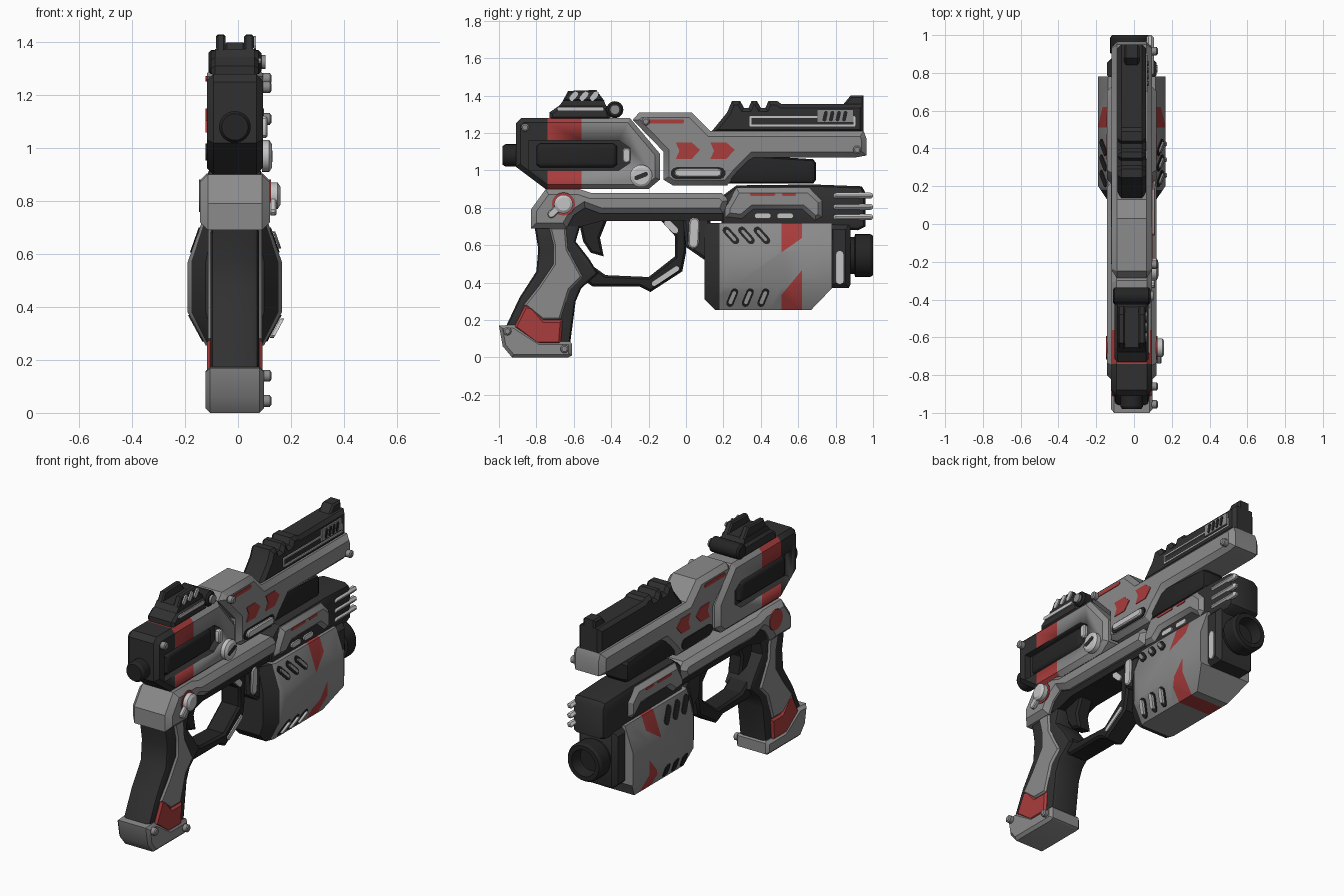
import bpy, bmesh, math
from mathutils import Vector

if "Cube" in bpy.data.objects:
    bpy.data.objects.remove(bpy.data.objects["Cube"])

CX = -0.012          # centre plane of the body
SIDE = 0.106         # half width of the main shells


def material(name, r, g, b):
    m = bpy.data.materials.new(name)
    m.diffuse_color = (r, g, b, 1)
    m.use_nodes = True
    m.node_tree.nodes["Principled BSDF"].inputs["Base Color"].default_value = m.diffuse_color
    return m


DARK = material("dark_polymer", 0.03, 0.03, 0.03)
BLACK = material("black_trim", 0.018, 0.018, 0.018)
GREY = material("grey_shell", 0.26, 0.26, 0.26)
RED = material("red_paint", 0.40, 0.045, 0.045)
LIGHT = material("light_metal", 0.55, 0.55, 0.55)


def finish(bm, name, mats, cuts=(), rule=None, angle=32):
    """Cut colour borders, colour by rule, smooth by angle and link."""
    for co, no in cuts:
        bmesh.ops.bisect_plane(bm, geom=bm.verts[:] + bm.edges[:] + bm.faces[:], dist=1e-5,
                               plane_co=co, plane_no=no)
    bmesh.ops.recalc_face_normals(bm, faces=bm.faces[:])
    for f in bm.faces:
        f.smooth = True
        if rule:
            f.material_index = rule(f.calc_center_median())
    for e in bm.edges:
        e.smooth = len(e.link_faces) == 2 and e.calc_face_angle(0) < math.radians(angle)
    me = bpy.data.meshes.new(name)
    bm.to_mesh(me)
    bm.free()
    for m in mats:
        me.materials.append(m)
    ob = bpy.data.objects.new(name, me)
    bpy.context.collection.objects.link(ob)
    return ob


def prism(name, pts, x0, x1, mats, bevel=0.0, seg=1, cuts=(), rule=None, slope=None):
    """Side profile (y, z) extruded from x0 to x1 with chamfered rims."""
    bm = bmesh.new()
    a = [bm.verts.new((x0, y, z)) for y, z in pts]
    b = [bm.verts.new((x1, y, z)) for y, z in pts]
    caps = [bm.faces.new(a), bm.faces.new(b[::-1])]
    n = len(pts)
    for i in range(n):
        bm.faces.new((a[i], b[i], b[(i + 1) % n], a[(i + 1) % n]))
    bmesh.ops.recalc_face_normals(bm, faces=bm.faces[:])
    if bevel:
        edges = list({e for f in caps for e in f.edges})
        bmesh.ops.bevel(bm, geom=edges, offset=bevel, segments=seg, profile=0.5,
                        affect='EDGES', clamp_overlap=True)
    if slope:                       # lean the part to lie on a sloped side
        for v in bm.verts:
            v.co.x += slope[1] * (v.co.z - slope[0])
    return finish(bm, name, mats if isinstance(mats, list) else [mats], cuts, rule)


def block(name, pts, half, mats, bevel=0.0, **kw):
    return prism(name, pts, CX - half, CX + half, mats, bevel, **kw)


def plates(name, pts, half, mat, t=0.007, slope=None):
    """Thin plate on both sides of the body."""
    for s, side in ((1, "right"), (-1, "left")):
        sl = (slope[0], slope[1] * s) if slope else None
        prism(f"{name}_{side}", pts, CX + s * (half - 0.003), CX + s * (half + t - 0.003), mat, slope=sl)


def capsule(y0, z0, y1, z1, r, n=5):
    """Rounded bar outline between two points."""
    a = math.atan2(z1 - z0, y1 - y0)
    out = []
    for (y, z), start in (((y1, z1), a - math.pi / 2), ((y0, z0), a + math.pi / 2)):
        for i in range(n + 1):
            t = start + math.pi * i / n
            out.append((y + r * math.cos(t), z + r * math.sin(t)))
    return out


def lathe(name, prof, axis, origin, mat, n=24):
    """Profile of (radius, distance) turned about the x or y axis."""
    bm = bmesh.new()
    rings = []
    for r, t in prof:
        ring = []
        for i in range(n):
            c, s = r * math.cos(2 * math.pi * i / n), r * math.sin(2 * math.pi * i / n)
            ring.append(bm.verts.new(Vector(origin) + Vector((t, c, s) if axis == 'x' else (c, t, s))))
        rings.append(ring)
    for p, q in zip(rings, rings[1:]):
        for i in range(n):
            bm.faces.new((p[i], p[(i + 1) % n], q[(i + 1) % n], q[i]))
    bm.faces.new(rings[0])
    bm.faces.new(rings[-1])
    return finish(bm, name, [mat])


# Rear housing: dark back, red band, grey front, with a slot through each side
rear = block("rear_housing", [(-.91, 1.25), (-.88, 1.28), (-.30, 1.28), (-.14, 1.09), (-.14, .95),
                              (-.20, .90), (-.75, .90), (-.91, 1.02)], SIDE, [DARK, RED, GREY], 0.025,
             cuts=[((0, -.74, 0), (0, 1, 0)), ((0, -.56, 0), (0, 1, 0))],
             rule=lambda c: 0 if c.y < -.74 else 1 if c.y < -.56 else 2)
for s in (1, -1):
    slot = prism("slot_cutter", [(-.84, 1.0), (-.84, 1.16), (-.36, 1.16), (-.30, 1.12), (-.30, 1.04), (-.36, 1.0)],
                 CX + s * 0.065, CX + s * 0.2, DARK)
    slot.hide_render = True
    mod = rear.modifiers.new("slot", 'BOOLEAN')
    mod.operation, mod.object, mod.solver = 'DIFFERENCE', slot, 'EXACT'
    bpy.context.view_layer.objects.active = rear
    bpy.ops.object.modifier_apply(modifier=mod.name)
    bpy.data.objects.remove(slot)
block("slot_bar", [(-.80, 1.03), (-.80, 1.13), (-.78, 1.145), (-.39, 1.145), (-.37, 1.13), (-.37, 1.03),
                   (-.39, 1.015), (-.78, 1.015)], 0.1, BLACK, 0.025, seg=3)
lathe("rear_plug", [(.05, -.98), (.06, -.965), (.06, -.88)], 'y', (CX, 0, 1.08), BLACK)

# Rear sight with two ears and a cross knob
block("sight_base", [(-.73, 1.27), (-.73, 1.31), (-.68, 1.345), (-.42, 1.345), (-.40, 1.27)], .09, DARK, .015)
block("sight_body", [(-.69, 1.33), (-.655, 1.375), (-.44, 1.375), (-.42, 1.33)], .075, DARK)
for s in (1, -1):
    prism("sight_ear", [(-.66, 1.37), (-.63, 1.425), (-.48, 1.43), (-.435, 1.37)],
          CX + s * .035, CX + s * .072, DARK, .008)
lathe("sight_knob", [(.035, -.1), (.045, -.09), (.045, .09), (.035, .1)], 'x', (CX, -.38, 1.325), BLACK)
lathe("sight_knob_cap", [(.026, .1), (.026, .115)], 'x', (CX, -.38, 1.325), GREY)
prism("sight_strip", capsule(-.68, 1.33, -.45, 1.33, .01), .078, .086, LIGHT)
for i in range(3):
    y = -.61 + i * .055
    prism("sight_vent", capsule(y, 1.385, y + .02, 1.41, .014), .06, .068, LIGHT)

# Upper front shell with barrel and top rail
block("upper_shell", [(-.285, 1.27), (-.25, 1.31), (.03, 1.31), (.13, 1.21), (.95, 1.21), (.965, 1.17),
                      (.965, 1.08), (.91, 1.07), (.36, 1.07), (.28, .99), (.22, .92), (-.07, .92),
                      (-.12, .95), (-.12, 1.10)], SIDE, GREY, .028)
block("under_barrel", [(.2, .93), (.2, 1.09), (.68, 1.06), (.695, 1.04), (.695, .95), (.68, .93)], .085, BLACK,
      .03, seg=2)
rail = [(.13, 1.20), (.22, 1.31), (.245, 1.37)]
for y in (.29, .38):
    rail += [(y, 1.37), (y + .02, 1.335), (y + .045, 1.335), (y + .06, 1.37)]
rail += [(.49, 1.37), (.51, 1.355), (.95, 1.355), (.95, 1.20)]
block("top_rail", rail, .075, DARK, .02)
block("front_sight", [(.83, 1.34), (.88, 1.40), (.95, 1.40), (.95, 1.34)], .04, DARK, .01)
for z in (1.24, 1.285):
    prism("rail_trim", capsule(.345, z, .90, z, .005), .06, .07, LIGHT)
for y in (.345, .90):
    prism("rail_trim_end", capsule(y, 1.24, y, 1.285, .005), .06, .07, LIGHT)
prism("rail_box", [(.70, 1.255), (.70, 1.325), (.895, 1.325), (.895, 1.255)], .06, .072, GREY)
for i in range(4):
    y = .74 + i * .035
    prism("rail_box_vent", capsule(y, 1.272, y + .008, 1.308, .01), .07, .076, BLACK)

# Red markings on the upper shell
plates("red_line", capsule(-.20, 1.262, -.02, 1.262, .011), SIDE, RED)
for y in (0, .185):
    plates("red_arrow", [(y - .055, 1.15), (y + .03, 1.15), (y + .075, 1.11), (y + .03, 1.06),
                         (y - .055, 1.06), (y - .035, 1.105)], SIDE, RED)
plates("shell_slot", capsule(-.05, .985, .18, .985, .032), SIDE, BLACK)
prism("shell_slot_bar", capsule(-.04, .987, .17, .987, .022), .09, .112, LIGHT, .006)

# Lower frame beam and fore block
block("frame_beam", [(-.83, .69), (-.83, .79), (-.75, .90), (-.57, .90), (-.51, .88), (.19, .88), (.23, .84),
                     (.20, .77), (-.46, .77), (-.54, .80), (-.60, .76), (-.64, .69)], .132, GREY, .03)
block("frame_underside", [(-.70, .70), (-.60, .80), (.22, .80), (.22, .73), (-.45, .73), (-.56, .70)], .09, BLACK)
block("fore_block", [(.19, .70), (.19, .86), (.27, .92), (.68, .925), (.94, .915), (.96, .88), (.96, .70),
                     (.92, .68)], .108, DARK, .035, seg=2)
block("fore_shell", [(.21, .80), (.27, .905), (.66, .905), (.73, .84), (.73, .75), (.69, .73), (.62, .79),
                     (.36, .79), (.30, .74), (.21, .75)], .13, GREY, .025)
for y0, y1 in ((.35, .47), (.52, .58)):
    plates("fore_red_line", capsule(y0, .872, y1, .872, .008), .13, RED)
for y in (.38, .50):
    prism("fore_window", capsule(y, .757, y + .06, .757, .015), .09, .105, LIGHT)
for z in (.865, .805, .75):
    prism("fore_prong", capsule(.80, z, .985, z, .016), .065, .105, LIGHT, .012)

# Ammunition drum: faceted, tapered at the rear, red chevron band
bm = bmesh.new()
half = [(.11, .255), (.178, .38), (.178, .57), (.125, .72)]
rings = []
for y, k in ((.10, .62), (.20, 1), (.78, 1)):
    rings.append([bm.verts.new((CX + s * x * k, y, z))
                  for s, side in ((1, half), (-1, half[::-1])) for x, z in side])
for p, q in zip(rings, rings[1:]):
    for i in range(8):
        bm.faces.new((p[i], p[(i + 1) % 8], q[(i + 1) % 8], q[i]))
bm.faces.new(rings[0])
bm.faces.new(rings[-1])
for co, no in (((0, .67, .255), (0, 1, -.96)), ((0, .10, .31), (0, -1, -1))):
    r = bmesh.ops.bisect_plane(bm, geom=bm.verts[:] + bm.edges[:] + bm.faces[:], plane_co=co, plane_no=no,
                               clear_outer=True)
    bmesh.ops.holes_fill(bm, edges=[e for e in bm.edges if e.is_boundary], sides=0)


def drum_colour(c):
    if c.y < .18:
        return 0
    d = c.y - .565
    return 1 if abs(d) < .055 and (c.z > .60 + .7 * d or c.z < .40 + 1.2 * d) else 2


finish(bm, "drum", [DARK, RED, GREY],
       [((0, y, 0), (0, 1, 0)) for y in (.18, .51, .62)] +
       [((0, .565, .60), (0, -.7, 1)), ((0, .565, .40), (0, -1.2, 1))], drum_colour)
for i in range(3):
    y = .215 + i * .083
    hi, lo = (.645, -.353), (.325, .544)
    plates("drum_vent_upper", capsule(y, .68, y + .05, .625, .02), .152, BLACK, slope=hi)
    plates("drum_vent_lower", capsule(y + .02, .29, y + .045, .35, .02), .149, BLACK, slope=lo)
    prism("drum_rib_upper", capsule(y + .005, .675, y + .045, .63, .010), .145, .155, GREY, slope=hi)
    prism("drum_rib_lower", capsule(y + .022, .295, y + .043, .345, .012), .143, .158, LIGHT, slope=lo)

# Drum nose and muzzle
block("drum_nose", [(.76, .37), (.76, .71), (.87, .71), (.88, .69), (.88, .39), (.87, .37)], .13, DARK, .03)
prism("nose_bar", capsule(.822, .41, .822, .55, .02), .112, .125, LIGHT)
lathe("muzzle", [(.10, .87), (.10, .90), (.115, .905), (.115, .985), (.105, 1.0), (.08, 1.0), (.07, .93)],
      'y', (CX, 0, .545), BLACK, 28)

# Grip with grey panel, red patch and butt plate
block("grip", [(-.81, .70), (-.79, .58), (-.80, .46), (-.89, .32), (-.97, .15), (-.80, .07), (-.62, .07),
               (-.59, .30), (-.56, .37), (-.47, .45), (-.52, .53), (-.59, .62), (-.56, .72)], .092, DARK, .025, seg=2)
block("grip_panel", [(-.735, .70), (-.64, .70), (-.63, .58), (-.55, .43), (-.62, .36), (-.67, .20), (-.77, .20),
                     (-.87, .28), (-.79, .38), (-.71, .50), (-.71, .6)], .102, GREY, .012)
block("grip_red_patch", [(-.86, .28), (-.82, .27), (-.76, .20), (-.66, .20), (-.67, .07), (-.80, .07),
                         (-.92, .16)], .105, RED, .012)
block("butt_plate", [(-1.0, .17), (-.92, .175), (-.78, .085), (-.62, .085), (-.61, .075), (-.61, .01), (-.63, 0),
                     (-.93, 0), (-.98, .06)], .11, GREY, .02)

# Trigger and guard
block("trigger", [(-.58, .76), (-.42, .74), (-.46, .64), (-.44, .54), (-.51, .56), (-.55, .62)], .045, BLACK, .012)
block("trigger_guard", [(-.57, .43), (-.50, .38), (-.25, .38), (-.19, .35), (-.02, .46), (0, .56), (0, .76),
                        (-.16, .76), (-.06, .65), (-.06, .54), (-.20, .43), (-.43, .44), (-.50, .49)],
      .065, BLACK, .012)
prism("guard_strip", capsule(-.17, .395, -.05, .475, .013), .045, .06, LIGHT)
prism("guard_strip_upper", capsule(-.10, .72, -.06, .68, .018), .04, .06, LIGHT)
block("drum_bracket", [(-.02, .77), (.13, .77), (.13, .50), (.0, .59)], .085, DARK, .015)
prism("bracket_bar", capsule(.04, .61, .045, .72, .028), .07, .085, LIGHT, .006)

# Screws, bolt and dial on the right side
for y, z in ((-.86, 1.23), (-.215, 1.262), (.915, 1.11), (-.955, .14), (-.65, .045)):
    lathe("screw", [(.022, .09), (.022, .12), (.014, .126)], 'x', (0, y, z), GREY, 12)
prism("housing_oval", capsule(-.318, 1.06, -.318, 1.10, .022), .08, .112, LIGHT, .006)
lathe("dial", [(.06, .09), (.06, .118), (.045, .128)], 'x', (0, -.24, .97), LIGHT)
prism("dial_slot", capsule(-.265, .96, -.215, .98, .012), .126, .131, DARK)
plates("bolt_red_ring", capsule(-.655, .82, -.655, .82, .062, 8), .132, RED)
prism("bolt_lever", capsule(-.72, .765, -.66, .82, .02), .12, .145, LIGHT, .005)
lathe("bolt", [(.05, .115), (.05, .15), (.035, .16)], 'x', (0, -.655, .82), LIGHT)
